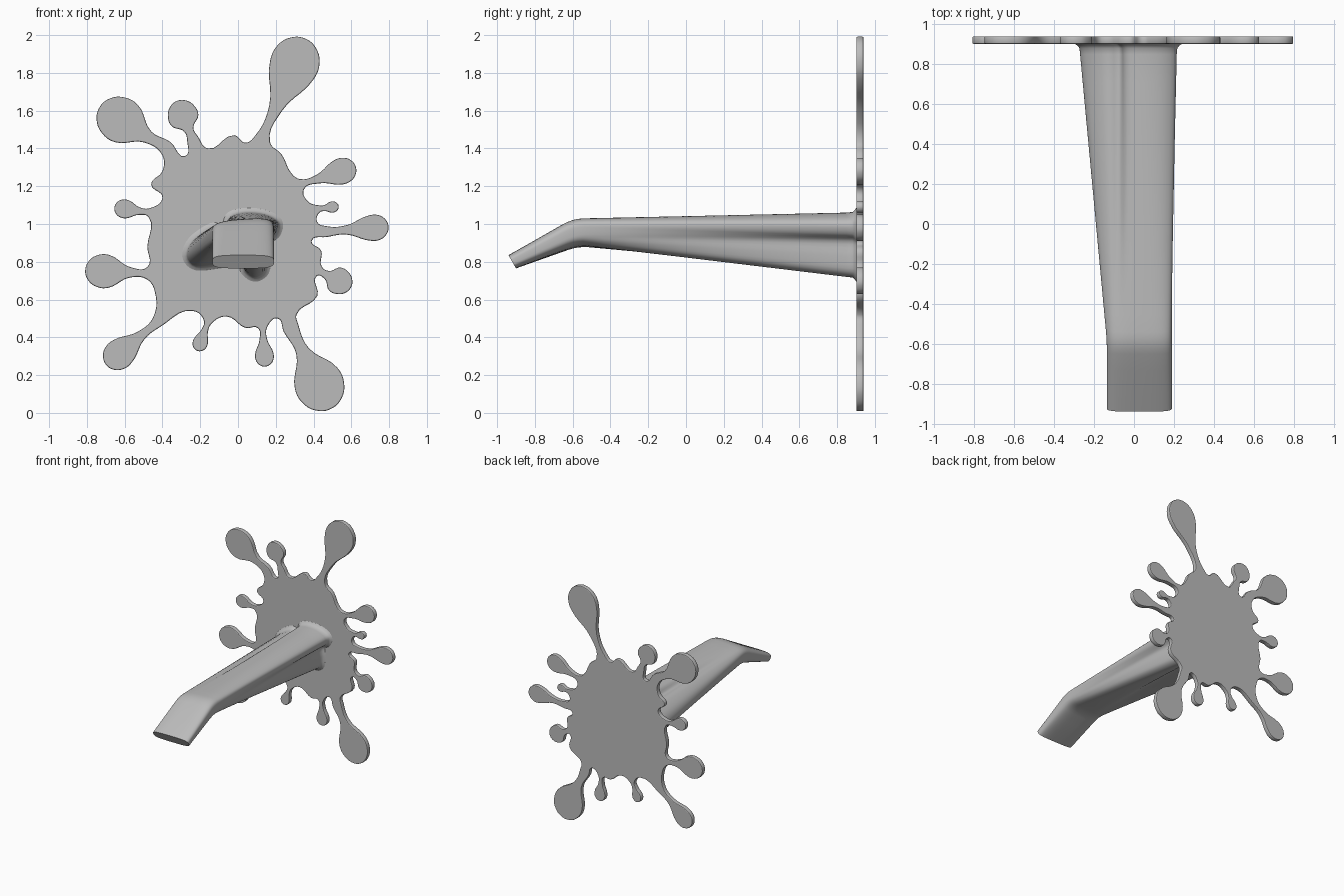
import bpy
import math
from mathutils import Vector

cube = bpy.data.objects.get("Cube")
if cube:
    bpy.data.objects.remove(cube, do_unlink=True)

UNIT = 0.01  # outlines below are in hundredths

grey = bpy.data.materials.new("plain_grey")
grey.use_nodes = True
grey.diffuse_color = (0.5, 0.5, 0.5, 1)
grey.node_tree.nodes["Principled BSDF"].inputs["Base Color"].default_value = grey.diffuse_color


def activate(obj):
    bpy.ops.object.select_all(action="DESELECT")
    obj.select_set(True)
    bpy.context.view_layer.objects.active = obj


# --- Splat plate: droplets joined clockwise by the body's wavy edge ---
def droplet(base, head, radius):
    """Outline of one droplet: neck, rounded egg-shaped head, neck."""
    base, head = Vector(base), Vector(head)
    along = (head - base).normalized()
    side = Vector((-along.y, along.x))
    middle = base.lerp(head, 0.4)
    neck = side * (1 + radius / 5)
    head_arc = [head + along * math.cos(a) * radius * 1.1 + side * math.sin(a) * radius
                for a in map(math.radians, range(105, -106, -35))]
    return [base + neck * 1.2, middle + neck] + head_arc + [middle - neck, base - neck * 1.2]


# neck base, head centre, head radius, body edge points that follow
SPLAT = [
    ((13, 145), (30, 185), 13, [(23, 137), (29, 126)]),
    ((34, 121), (55, 128), 7, [(37, 112)]),
    ((43, 108), (50, 109), 3, [(42, 101)]),
    ((47, 96), (72, 98), 7, [(39, 91), (44, 86)]),
    ((43, 75), (53, 70), 7, [(42, 62), (31, 52)]),
    ((28, 45), (43, 15), 13, [(21, 50)]),
    ((13, 45), (14, 30), 5, [(4, 45), (-6, 51)]),
    ((-16, 48), (-20, 37), 4, [(-24, 54)]),
    ((-43, 48), (-63, 31), 8, [(-44, 64)]),
    ((-48, 74), (-71, 75), 9, [(-48, 88)]),
    ((-47, 106), (-60, 108), 5, [(-40, 114), (-46, 121), (-40, 128)]),
    ((-38, 140), (-62, 155), 12, [(-28, 136)]),
    ((-24, 145), (-29, 157), 8, [(-16, 140), (-2, 147), (4, 143)]),
]

outline = []
for base, head, radius, edge in SPLAT:
    outline += droplet(base, head, radius) + [Vector(p) for p in edge]

curve = bpy.data.curves.new("splat_plate", "CURVE")
curve.dimensions = "2D"
curve.fill_mode = "BOTH"
curve.resolution_u = 5
curve.extrude = 0.013
curve.bevel_depth = 0.006
curve.bevel_resolution = 1
curve.offset = -curve.bevel_depth
spline = curve.splines.new("BEZIER")
spline.bezier_points.add(len(outline) - 1)
spline.use_cyclic_u = True
for knot, point in zip(spline.bezier_points, outline):
    knot.co = (point * UNIT).to_3d()
    knot.handle_left_type = knot.handle_right_type = "AUTO"
plate = bpy.data.objects.new("splat_plate", curve)
bpy.context.collection.objects.link(plate)
plate.rotation_euler.x = math.pi / 2
plate.location.y = 0.921
activate(plate)
bpy.ops.object.convert(target="MESH")
plate = bpy.context.object
plate.data.materials.clear()
plate.data.materials.append(grey)
bpy.ops.object.shade_smooth_by_angle(angle=math.radians(40))

# --- Spout: three-lobed root section narrowing to a flat, bent-down lip ---
ROOT = [(-27, 83), (-24, 91), (-14, 98), (-7, 98), (-4, 104), (4, 106),
        (14, 105), (21, 101), (20, 95), (15, 91), (15, 83), (14, 75),
        (9, 72), (4, 75), (1, 80), (-10, 79), (-22, 78)]


def smooth_loop(points, steps=4):
    """Closed curve passing through all the points."""
    pts = [Vector(p) * UNIT for p in points]
    n = len(pts)
    loop = []
    for i in range(n):
        a, b, c, d = (pts[(i + k) % n] for k in (-1, 0, 1, 2))
        for s in range(steps):
            t = s / steps
            loop.append(b + (c - a) * t / 2 + (2 * a - 5 * b + 4 * c - d) * t ** 2 / 2
                        + (3 * b - a - 3 * c + d) * t ** 3 / 2)
    return loop


def soft(value):
    """Square off a sine or cosine to make a rounded box."""
    return math.copysign(abs(value) ** 0.55, value)


def flared(loop, amount):
    """Push a section outward along its own normals."""
    n = len(loop)
    result = []
    for i, p in enumerate(loop):
        tangent = loop[(i + 3) % n] - loop[i - 3]
        result.append(p + Vector((-tangent.y, tangent.x)).normalized() * amount)
    return result


def blend(a, b, t):
    return [p.lerp(q, t) for p, q in zip(a, b)]


root = smooth_loop(ROOT)
count = len(root)
root_ring = [Vector((p.x, 0.85, p.y)) for p in root]
bend_ring, lip_ring = [], []
for i in range(count):
    angle = math.pi - math.tau * i / count
    across, up = soft(math.cos(angle)), soft(math.sin(angle))
    x = 0.027 + 0.163 * across
    bend_ring.append(Vector((x, -0.585 - 0.015 * up, 0.955 + 0.07 * up + 0.01 * across)))
    lip_ring.append(Vector((x, -0.92 - 0.02 * up, 0.8 + 0.035 * up)))

# flare against the plate
rings = [[Vector((p.x, 0.87 + 0.045 * t, p.y)) for p in flared(root, 0.05 * t ** 2)]
         for t in (1, 0.75, 0.5, 0.25)]
rings += [blend(root_ring, bend_ring, t / 10) for t in range(10)]
# rounded elbow, then the lip
before, after = blend(root_ring, bend_ring, 0.96), blend(bend_ring, lip_ring, 0.15)
rings += [blend(blend(before, bend_ring, t / 4), blend(bend_ring, after, t / 4), t / 4)
          for t in range(5)]
rings += [blend(bend_ring, lip_ring, t) for t in (0.4, 0.7, 1)]

faces = [(r * count + i, r * count + (i + 1) % count,
          (r + 1) * count + (i + 1) % count, (r + 1) * count + i)
         for r in range(len(rings) - 1) for i in range(count)]
last = (len(rings) - 1) * count
faces.append(tuple(range(last, last + count)))
mesh = bpy.data.meshes.new("spout")
mesh.from_pydata([p for ring in rings for p in ring], [], faces)
mesh.materials.append(grey)
spout = bpy.data.objects.new("spout", mesh)
bpy.context.collection.objects.link(spout)
activate(spout)
bpy.ops.object.mode_set(mode="EDIT")
bpy.ops.mesh.select_all(action="SELECT")
bpy.ops.mesh.normals_make_consistent(inside=False)
bpy.ops.object.mode_set(mode="OBJECT")
bpy.ops.object.shade_smooth_by_angle(angle=math.radians(40))
